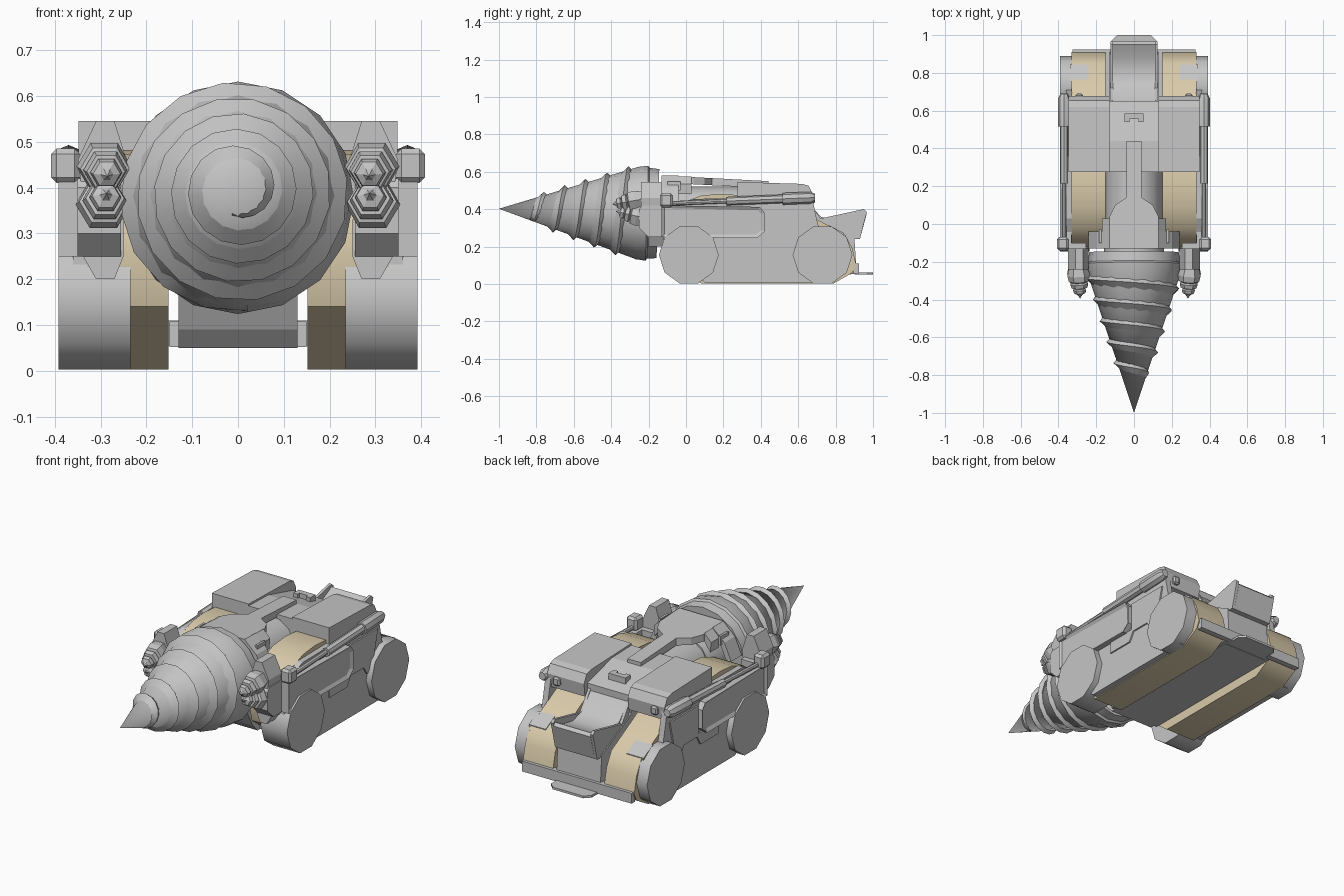
import bpy, bmesh, math
from mathutils import Vector

if "Cube" in bpy.data.objects:
    bpy.data.objects.remove(bpy.data.objects["Cube"], do_unlink=True)


def material(name, rgb):
    m = bpy.data.materials.new(name)
    m.use_nodes = True
    m.diffuse_color = (*rgb, 1)
    m.node_tree.nodes["Principled BSDF"].inputs["Base Color"].default_value = (*rgb, 1)
    return m


GREY = material("steel grey", (0.56, 0.56, 0.56))
TAN = material("track tan", (0.69, 0.59, 0.4))


def finish(name, bm, mat=GREY, mirror=False, bevel=0, smooth=0):
    bmesh.ops.recalc_face_normals(bm, faces=bm.faces)
    me = bpy.data.meshes.new(name)
    bm.to_mesh(me)
    bm.free()
    me.materials.append(mat)
    ob = bpy.data.objects.new(name, me)
    bpy.context.collection.objects.link(ob)
    if smooth:
        bpy.ops.object.select_all(action='DESELECT')
        bpy.context.view_layer.objects.active = ob
        ob.select_set(True)
        bpy.ops.object.shade_smooth_by_angle(angle=math.radians(smooth))
    if bevel:
        b = ob.modifiers.new("bevel", 'BEVEL')
        b.width, b.segments, b.limit_method = bevel, 1, 'ANGLE'
    if mirror:
        ob.modifiers.new("mirror", 'MIRROR')
    return ob


def prism(name, axis, pts, a, b, inset=0, slope=0, **kw):
    """Extrude a 2D outline along the axis from a to b."""
    place = {'x': lambda p, t: (t, p[0], p[1]),
             'y': lambda p, t: (p[0], t, p[1]),
             'z': lambda p, t: (p[0], p[1], t + slope * p[1])}[axis]
    bm = bmesh.new()
    lo = [bm.verts.new(place(p, a)) for p in pts]
    hi = [bm.verts.new(place(p, b)) for p in pts]
    bm.faces.new(lo)
    cap = bm.faces.new(hi)
    for i in range(len(pts)):
        j = (i + 1) % len(pts)
        bm.faces.new((lo[i], lo[j], hi[j], hi[i]))
    if inset:
        bmesh.ops.recalc_face_normals(bm, faces=bm.faces)
        bmesh.ops.inset_region(bm, faces=[cap], thickness=inset, depth=-inset / 2)
    return finish(name, bm, **kw)


def box(name, x0, x1, y0, y1, z0, z1, **kw):
    return prism(name, 'x', [(y0, z0), (y1, z0), (y1, z1), (y0, z1)], x0, x1, **kw)


def frame(p0, p1):
    p0, d = Vector(p0), Vector(p1) - Vector(p0)
    w = d.normalized()
    u = w.cross(Vector((0, 0, 1))).normalized()
    v = u.cross(w)
    return lambda t, r, a: p0 + d * t + (u * math.cos(a) + v * math.sin(a)) * r


def lathe(name, p0, p1, prof, segs, **kw):
    """Turn (fraction, radius) pairs about the line p0-p1."""
    at = frame(p0, p1)
    bm = bmesh.new()
    rings = [[bm.verts.new(at(t, r, math.tau * i / segs)) for i in range(segs)]
             for t, r in prof]
    for A, B in zip(rings, rings[1:]):
        for i in range(segs):
            j = (i + 1) % segs
            bm.faces.new((A[i], A[j], B[j], B[i]))
    bm.faces.new(rings[0])
    bm.faces.new(rings[-1])
    bmesh.ops.remove_doubles(bm, verts=bm.verts, dist=1e-5)
    return finish(name, bm, **kw)


# Main drill cone with a helical cutting ridge
tip, root = (0, -1, 0.402), (0, -0.15, 0.376)
lathe("drill_cone", tip, root,
      [(0, 0), (0.87, 0.247), (0.93, 0.254), (0.94, 0.243), (1, 0.238)], 16, smooth=35)
at = frame(tip, root)
bm = bmesh.new()
steps, turns = 82, 5.05
strip = []
for i in range(steps + 1):
    f = i / steps
    t = 0.2 + 0.665 * f
    r = 0.284 * t
    lift = 0.021 * min(1, f * 8, 0.1 + (1 - f) * 20)
    a = math.tau * turns * f - 1.8
    strip.append([bm.verts.new(at(t + s, r + 0.284 * s + h, a))
                  for s, h in ((-0.035, -0.004), (0.006, lift), (0.03, -0.004))])
for A, B in zip(strip, strip[1:]):
    for k in (0, 1):
        bm.faces.new((A[k], A[k + 1], B[k + 1], B[k]))
finish("drill_thread", bm, smooth=35)
lathe("drill_collar", (0, -0.16, 0.38), (0, 0.02, 0.38),
      [(0, 0.16), (0.7, 0.16), (1, 0.15)], 16, smooth=35)
lathe("neck", (0, 0, 0.37), (0, 0.3, 0.37), [(0, 0.15), (1, 0.15)], 16, smooth=35)

# Spine plate with hood wings sloping down over the collar
half = [(0.13, -0.13), (0.13, 0.04), (0.1, 0.1), (0.04, 0.14), (0.04, 0.44)]
prism("spine_plate", 'z', half + [(-x, y) for x, y in reversed(half)],
      0.535, 0.573, slope=-0.053)
prism("hood_wing", 'y', [(0.13, 0.579), (0.2, 0.515), (0.24, 0.425), (0.215, 0.41),
                         (0.18, 0.49), (0.13, 0.54)], -0.13, -0.04, mirror=True)
prism("hood_shoulder", 'y', [(0.13, 0.575), (0.17, 0.535), (0.165, 0.48), (0.13, 0.53)],
      -0.04, 0.03, mirror=True)
box("hood_slot", 0.172, 0.184, -0.1, -0.03, 0.5, 0.548, mirror=True)

# Lower hull between the tracks, on a wider sill
prism("hull", 'x', [(-0.12, 0.2), (-0.06, 0.09), (-0.02, 0.05), (0.88, 0.05),
                    (0.91, 0.1), (0.9, 0.25), (0.68, 0.36), (0.6, 0.42), (-0.1, 0.42)],
      -0.13, 0.13)
box("hull_sill", -0.15, 0.15, 0, 0.9, 0.052, 0.108)
box("rear_bar", -0.325, 0.325, 0.895, 0.925, 0.055, 0.11)
prism("rear_step", 'z', [(-0.12, 0.9), (0.12, 0.9), (0.12, 0.97), (0.09, 1),
                         (-0.09, 1), (-0.12, 0.97)], 0.05, 0.062)

# Rear scoop with cheeks
prism("rear_scoop", 'x', [(0.65, 0.44), (0.72, 0.36), (0.8, 0.335), (0.88, 0.35),
                          (0.95, 0.385), (0.965, 0.37), (0.93, 0.24), (0.7, 0.24)],
      -0.11, 0.11, smooth=35)
prism("scoop_cheek", 'x', [(0.65, 0.45), (0.72, 0.35), (0.95, 0.4), (0.967, 0.385),
                           (0.93, 0.24), (0.68, 0.24)], 0.11, 0.125, mirror=True)

# Tracks
prism("track", 'x', [(0.08, 0.003), (-0.1, 0.14), (-0.13, 0.26), (-0.1, 0.36),
                     (-0.02, 0.435), (0.08, 0.472), (0.18, 0.482), (0.28, 0.475),
                     (0.6, 0.4), (0.7, 0.345), (0.85, 0.265), (0.89, 0.19),
                     (0.91, 0.1), (0.89, 0.06), (0.79, 0.003)],
      0.152, 0.33, mat=TAN, mirror=True, smooth=35)

# Wheels
lathe("front_wheel", (0.235, 0.015, 0.155), (0.392, 0.015, 0.155),
      [(0, 0.16), (1, 0.16)], 10, mirror=True, smooth=40)
lathe("rear_wheel", (0.325, 0.73, 0.155), (0.392, 0.73, 0.155),
      [(0, 0.16), (1, 0.16)], 10, mirror=True, smooth=40)
prism("wheel_bracket", 'x', [(0.765, 0.314), (0.845, 0.272), (0.84, 0.2), (0.77, 0.2)],
      0.24, 0.34, mirror=True)

# Side armour
prism("side_skirt", 'x', [(0.1, 0.008), (0.79, 0.008), (0.7, 0.34), (0.675, 0.46),
                          (0.03, 0.455), (-0.06, 0.41), (-0.12, 0.36), (-0.12, 0.2)],
      0.328, 0.36, mirror=True)
prism("side_panel", 'x', [(0.25, 0.25), (0.25, 0.185), (0.4, 0.185), (0.43, 0.235),
                          (0.54, 0.235), (0.57, 0.19), (0.62, 0.24), (0.66, 0.4),
                          (0.42, 0.4), (0.42, 0.25)], 0.36, 0.368, mirror=True)
prism("fender", 'x', [(-0.13, 0.25), (0.38, 0.245), (0.42, 0.28), (0.42, 0.38),
                      (0.395, 0.412), (-0.13, 0.42)],
      0.332, 0.392, inset=0.02, mirror=True)

# Upper deck
prism("deck_block", 'x', [(0.275, 0.44), (0.275, 0.545), (0.62, 0.535), (0.655, 0.525),
                          (0.678, 0.48), (0.67, 0.41), (0.6, 0.4)],
      0.13, 0.348, mirror=True)
prism("deck_centre", 'x', [(0.275, 0.35), (0.275, 0.535), (0.44, 0.53), (0.65, 0.475),
                           (0.65, 0.35)], -0.13, 0.13)
prism("deck_vent", 'z', [(-0.05, 0.54), (-0.025, 0.54), (-0.025, 0.555), (0.025, 0.555),
                         (0.025, 0.54), (0.05, 0.54), (0.05, 0.585), (-0.05, 0.585)],
      0.48, 0.525)
box("tail_lamp", 0.27, 0.31, 0.66, 0.69, 0.43, 0.475, bevel=0.008, mirror=True)

# Hydraulic rams along the sides
lathe("ram", (0.37, -0.1, 0.43), (0.37, 0.69, 0.462),
      [(0, 0.012), (0.4, 0.012), (0.4, 0.023), (0.78, 0.023), (0.78, 0.032),
       (0.97, 0.032), (1, 0.02)], 8, mirror=True, smooth=40)
box("ram_front", 0.345, 0.408, -0.14, -0.07, 0.41, 0.485, bevel=0.012, mirror=True)

# Front arms with twin small drills on each side
prism("arm_base", 'x', [(-0.1, 0.25), (-0.2, 0.25), (-0.25, 0.3), (-0.25, 0.4),
                        (-0.235, 0.42), (-0.1, 0.42)], 0.255, 0.35, mirror=True)
prism("arm_upper", 'y', [(0.27, 0.545), (0.31, 0.545), (0.35, 0.46), (0.34, 0.39),
                         (0.25, 0.39), (0.24, 0.45)], -0.24, -0.13, mirror=True)
prism("arm_lower", 'y', [(0.25, 0.33), (0.34, 0.33), (0.35, 0.27), (0.31, 0.2),
                         (0.27, 0.2), (0.25, 0.25)], -0.2, -0.12, mirror=True)
bit = [(0, 0.045), (0.3, 0.06), (0.48, 0.054), (0.52, 0.036), (0.56, 0.048),
       (0.68, 0.042), (0.7, 0.026), (0.74, 0.035), (0.84, 0.03), (0.88, 0.014), (1, 0)]
for name, base, end in (("upper_bit", (0.296, -0.22, 0.455), (0.285, -0.395, 0.425)),
                        ("lower_bit", (0.298, -0.21, 0.352), (0.287, -0.375, 0.388))):
    lathe(name, base, end, bit, 6, mirror=True)
